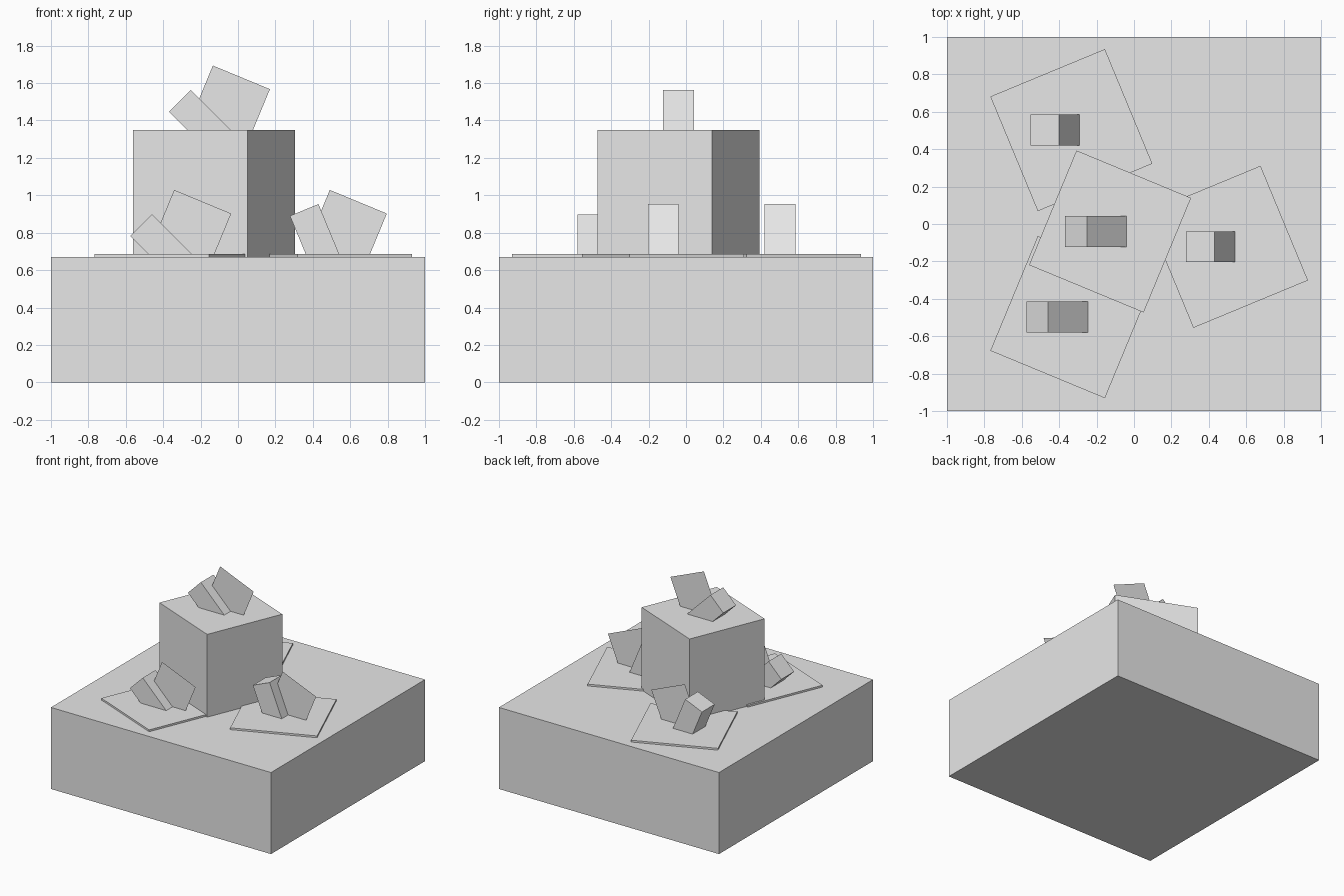
import bpy, bmesh, math
from mathutils import Matrix

if "Cube" in bpy.data.objects:
    bpy.data.objects.remove(bpy.data.objects["Cube"])

grey = bpy.data.materials.new("light_grey")
grey.diffuse_color = (0.8, 0.8, 0.8, 1)
grey.use_nodes = True
grey.node_tree.nodes["Principled BSDF"].inputs["Base Color"].default_value = grey.diffuse_color


def finish(name, bm):
    mesh = bpy.data.meshes.new(name)
    bm.to_mesh(mesh)
    bm.free()
    mesh.materials.append(grey)
    obj = bpy.data.objects.new(name, mesh)
    bpy.context.collection.objects.link(obj)
    return obj


def box(name, centre, size, angle=0, axis='Z'):
    bm = bmesh.new()
    m = (Matrix.Translation(centre) @ Matrix.Rotation(math.radians(angle), 4, axis)
         @ Matrix.Diagonal((*size, 1)))
    bmesh.ops.create_cube(bm, size=1, matrix=m)
    return finish(name, bm)


def card(name, centre, side, angle):
    # single upright square sheet in the xz plane, tilted about y
    bm = bmesh.new()
    m = (Matrix.Translation(centre) @ Matrix.Rotation(math.radians(angle), 4, 'Y')
         @ Matrix.Rotation(math.pi / 2, 4, 'X'))
    bmesh.ops.create_grid(bm, x_segments=1, y_segments=1, size=side / 2, matrix=m)
    return finish(name, bm)


# Base slab
box("base", (0, 0, 0.335), (2, 2, 0.67))

# Tall block and thin pads: name, x, y, top height, turn, tilt of the small bar
SITES = [
    ("tall_block", -0.128, -0.04, 1.35, -22.5, 45),
    ("front_pad", -0.335, -0.498, 0.685, -22.5, 45),
    ("right_pad", 0.497, -0.122, 0.685, 22.5, 67.5),
    ("back_pad", -0.335, 0.502, 0.685, 22.5, 67.5),
]
for name, x, y, top, turn, tilt in SITES:
    box(name, (x, y, (0.67 + top) / 2), (0.663, 0.663, top - 0.67), turn)
    # Tilted sheet and the bar it slices through, both sunk into the support
    card(name + "_sheet", (x + 0.083, y, top + 0.128), 0.33, 22.5)
    dx, dz = (-0.066, 0.038) if tilt == 45 else (-0.08, 0.084)
    box(name + "_bar", (x + dx, y, top + dz), (0.33, 0.165, 0.165), tilt, 'Y')
